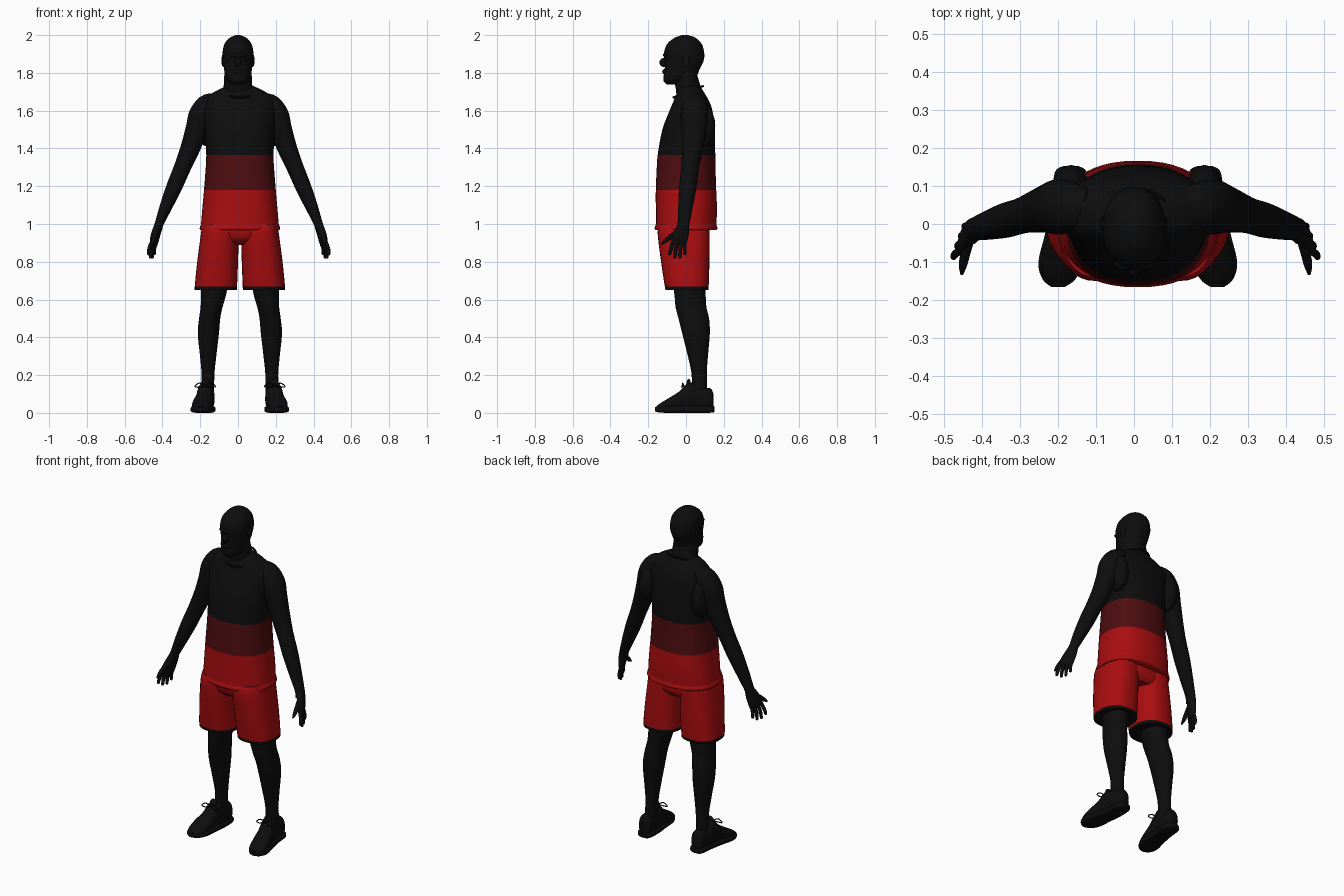
import bpy, bmesh, math
from mathutils import Vector

MID = 0.01  # body stands slightly off centre


def material(name, rgb):
    m = bpy.data.materials.new(name)
    m.diffuse_color = (*rgb, 1)
    return m


BLACK = material("black", (0.004, 0.004, 0.004))
DARK_RED = material("dark red", (0.075, 0.004, 0.005))
RED = material("red", (0.40, 0.004, 0.005))
X, Y, Z = Vector((1, 0, 0)), Vector((0, 1, 0)), Vector((0, 0, 1))


def smooth_keys(keys, steps):
    """Catmull-Rom interpolation through key tuples."""
    out = []
    n = len(keys)
    for i in range(n - 1):
        p = [keys[min(max(i + k, 0), n - 1)] for k in (-1, 0, 1, 2)]
        for s in range(steps):
            t = s / steps
            out.append(tuple(
                0.5 * (2 * b + (c - a) * t + (2 * a - 5 * b + 4 * c - d) * t * t
                       + (3 * b - a - 3 * c + d) * t ** 3)
                for a, b, c, d in zip(*p)))
    out.append(tuple(keys[-1]))
    return out


def loft(name, keys, mat=(BLACK,), u=X, v=Y, power=2.0, sides=32, steps=4,
         follow=False, rule=None):
    """Skin rings (x, y, z, radius_u, radius_v); follow turns u across the path."""
    rows = smooth_keys(keys, steps)
    bm = bmesh.new()
    rings = []
    for i, (x, y, z, ru, rv) in enumerate(rows):
        c, uu, vv = Vector((x, y, z)), u, v
        if follow:
            a, b = rows[max(i - 1, 0)], rows[min(i + 1, len(rows) - 1)]
            t = (Vector(b[:3]) - Vector(a[:3])).normalized()
            vv = (v - t * v.dot(t)).normalized()
            uu = vv.cross(t)
        ring = []
        for k in range(sides):
            ang = 2 * math.pi * k / sides
            co, si = math.cos(ang), math.sin(ang)
            ring.append(bm.verts.new(
                c + uu * ru * math.copysign(abs(co) ** (2 / power), co)
                + vv * rv * math.copysign(abs(si) ** (2 / power), si)))
        rings.append(ring)
    for r0, r1 in zip(rings, rings[1:]):
        for k in range(sides):
            j = (k + 1) % sides
            bm.faces.new((r0[k], r0[j], r1[j], r1[k]))
    bm.faces.new(rings[0])
    bm.faces.new(rings[-1])
    bmesh.ops.recalc_face_normals(bm, faces=bm.faces)
    if rule:
        for f in bm.faces:
            f.material_index = rule(f.calc_center_median())
    me = bpy.data.meshes.new(name)
    bm.to_mesh(me)
    bm.free()
    for m in mat:
        me.materials.append(m)
    ob = bpy.data.objects.new(name, me)
    bpy.context.collection.objects.link(ob)
    return ob


def span(z, front, back, rx, x=0.0):
    """Horizontal ring given by its front and back y."""
    return (x, (front + back) / 2, z, rx, (back - front) / 2)


def blob(name, loc, size):
    bpy.ops.mesh.primitive_uv_sphere_add(segments=20, ring_count=12, location=loc)
    ob = bpy.context.object
    ob.name, ob.scale = name, size
    ob.data.materials.append(BLACK)
    return ob


def tube(name, points, r, **kw):
    return loft(name, [(*p, r, r) for p in points], sides=8, follow=True, **kw)


# head, neck and face
loft("head", [span(*r) for r in (
    (1.738, -0.10, -0.03, 0.03), (1.755, -0.118, 0.02, 0.052), (1.78, -0.119, 0.055, 0.066),
    (1.82, -0.113, 0.072, 0.074), (1.86, -0.112, 0.092, 0.078), (1.90, -0.117, 0.097, 0.082),
    (1.95, -0.102, 0.085, 0.073), (1.985, -0.062, 0.052, 0.045), (2.0, -0.02, 0.01, 0.01))],
    power=2.2)
loft("neck", [span(*r) for r in (
    (1.64, -0.05, 0.11, 0.10), (1.70, -0.052, 0.09, 0.082), (1.74, -0.058, 0.074, 0.075),
    (1.79, -0.06, 0.06, 0.072), (1.83, -0.05, 0.06, 0.06))])
blob("nose", (0, -0.116, 1.855), (0.017, 0.024, 0.024))
blob("lips", (0, -0.112, 1.806), (0.027, 0.014, 0.014))
blob("brow", (0, -0.105, 1.895), (0.052, 0.017, 0.012))
for s in (-1, 1):
    blob("ear", (s * 0.079, 0.0, 1.865), (0.009, 0.02, 0.033))

# sleeveless jersey in three colour bands
loft("jersey", [span(*r, MID) for r in (
    (0.968, -0.160, 0.160, 0.208), (0.975, -0.166, 0.166, 0.213), (0.99, -0.163, 0.163, 0.210),
    (0.998, -0.160, 0.161, 0.206), (1.08, -0.160, 0.164, 0.199), (1.18, -0.160, 0.160, 0.190),
    (1.27, -0.156, 0.157, 0.183), (1.365, -0.150, 0.155, 0.178), (1.50, -0.125, 0.152, 0.186),
    (1.60, -0.087, 0.140, 0.196), (1.65, -0.066, 0.122, 0.186), (1.69, -0.05, 0.10, 0.150),
    (1.72, -0.035, 0.08, 0.095), (1.735, -0.02, 0.06, 0.06))],
    mat=(BLACK, DARK_RED, RED), power=2.3, sides=48,
    rule=lambda c: 0 if c.z > 1.365 else 1 if c.z > 1.18 else 2)
tube("collar", [(MID + 0.088 * math.sin(a), 0.012 - 0.078 * math.cos(a),
                 1.70 - 0.03 * math.cos(a))
                for a in (2 * math.pi * i / 16 for i in range(17))], 0.006)

# shorts seat
loft("shorts_seat", [span(*r, MID) for r in (
    (1.03, -0.14, 0.125, 0.19), (0.97, -0.145, 0.124, 0.197), (0.92, -0.13, 0.12, 0.18),
    (0.89, -0.09, 0.10, 0.10))], mat=(RED,), power=2.4)

for s in (-1, 1):
    def side(keys):
        return [(MID + s * k[0], *k[1:]) for k in keys]

    # shorts leg with a dark trim band
    loft("shorts_leg", side([span(z, f, b, rx, x) for z, f, b, rx, x in (
        (1.0, -0.14, 0.12, 0.095, 0.103), (0.95, -0.150, 0.125, 0.100, 0.106),
        (0.80, -0.132, 0.124, 0.108, 0.118), (0.668, -0.112, 0.120, 0.112, 0.127),
        (0.650, -0.108, 0.117, 0.111, 0.127))]), mat=(RED, BLACK), power=2.4,
        rule=lambda c: int(c.z < 0.668))

    # bare leg
    loft("leg", side([span(z, f, b, rx, x) for z, f, b, rx, x in (
        (0.75, -0.08, 0.10, 0.078, 0.130), (0.63, -0.062, 0.104, 0.067, 0.139),
        (0.56, -0.055, 0.108, 0.058, 0.150), (0.50, -0.040, 0.122, 0.056, 0.160),
        (0.42, -0.020, 0.126, 0.056, 0.167), (0.30, 0.010, 0.116, 0.043, 0.168),
        (0.20, 0.030, 0.110, 0.034, 0.169), (0.08, 0.030, 0.115, 0.036, 0.172))]))

    # shoe: sole and upper run from heel to toe
    loft("shoe_sole", side([(x, y, 0.019, w, h) for y, x, w, h in (
        (0.152, 0.176, 0.020, 0.014), (0.135, 0.176, 0.042, 0.018), (0.06, 0.178, 0.049, 0.019),
        (-0.02, 0.189, 0.053, 0.019), (-0.10, 0.202, 0.059, 0.019),
        (-0.145, 0.207, 0.043, 0.016), (-0.165, 0.209, 0.018, 0.011))]),
        v=Z, power=3.5)
    loft("shoe_upper", side([(x, y, (h + 0.01) / 2, w, (h - 0.01) / 2) for y, x, w, h in (
        (0.145, 0.176, 0.022, 0.10), (0.13, 0.176, 0.037, 0.130), (0.08, 0.177, 0.043, 0.135),
        (0.03, 0.180, 0.045, 0.160), (0.008, 0.183, 0.045, 0.158), (-0.03, 0.189, 0.047, 0.118),
        (-0.08, 0.199, 0.052, 0.085), (-0.13, 0.205, 0.046, 0.055),
        (-0.157, 0.208, 0.022, 0.036))]), v=Z, power=2.4)
    blob("shoe_tongue", (MID + s * 0.182, 0.014, 0.15), (0.025, 0.012, 0.03))
    for d in (-1, 1):
        cx = MID + s * 0.184
        tube("lace_loop", [(cx, -0.01, 0.142), (cx + d * 0.03, -0.018, 0.158),
                           (cx + d * 0.055, -0.02, 0.14), (cx + d * 0.03, -0.022, 0.136),
                           (cx, -0.01, 0.142)], 0.003)

    # arm from shoulder to wrist
    def mirrored(keys):
        return [(0.004 + s * k[0], *k[1:]) for k in keys]

    loft("arm", mirrored([
        (0.12, 0.045, 1.665, 0.03, 0.045), (0.165, 0.045, 1.635, 0.055, 0.065),
        (0.199, 0.045, 1.575, 0.066, 0.073), (0.223, 0.042, 1.50, 0.059, 0.066),
        (0.257, 0.034, 1.40, 0.052, 0.056), (0.298, 0.022, 1.30, 0.045, 0.047),
        (0.340, 0.010, 1.20, 0.042, 0.046), (0.382, -0.002, 1.10, 0.034, 0.039),
        (0.418, -0.012, 1.01, 0.024, 0.032), (0.430, -0.020, 0.97, 0.022, 0.034)]),
        follow=True)
    blob("shoulder_blade", (MID + s * 0.175, 0.085, 1.52), (0.05, 0.07, 0.11))

    # hand: palm, four fingers and thumb
    wide = Vector((s * 0.35, -0.94, 0))
    loft("palm", mirrored([
        (0.420, -0.012, 1.005, 0.022, 0.026), (0.433, -0.020, 0.965, 0.020, 0.038),
        (0.445, -0.033, 0.925, 0.018, 0.044), (0.450, -0.040, 0.893, 0.012, 0.042)]),
        v=wide, follow=True, power=2.4)
    for i in range(4):
        t = (i - 1.5) / 1.5
        base = Vector((0.004 + s * 0.447, -0.038, 0.91)) + wide * t * 0.033
        tip = Vector((0.004 + s * 0.463, -0.047, 0.815 + 0.02 * t * t)) + wide * t * 0.044
        mid = (base + tip) / 2 + X * s * 0.005
        loft("finger", [(*base, 0.010, 0.010), (*mid, 0.010, 0.010),
                        (*tip.lerp(mid, 0.15), 0.008, 0.008), (*tip, 0.003, 0.003)],
             follow=True, sides=12)
    loft("thumb", mirrored([
        (0.435, -0.035, 0.965, 0.014, 0.014), (0.446, -0.075, 0.938, 0.013, 0.013),
        (0.453, -0.108, 0.912, 0.011, 0.011), (0.456, -0.132, 0.893, 0.004, 0.004)]),
        u=X, v=X, follow=True, sides=12)

# smooth shading with crisp hems
bpy.ops.object.select_all(action='SELECT')
bpy.context.view_layer.objects.active = bpy.data.objects["head"]
bpy.ops.object.shade_smooth_by_angle(angle=math.radians(40))
